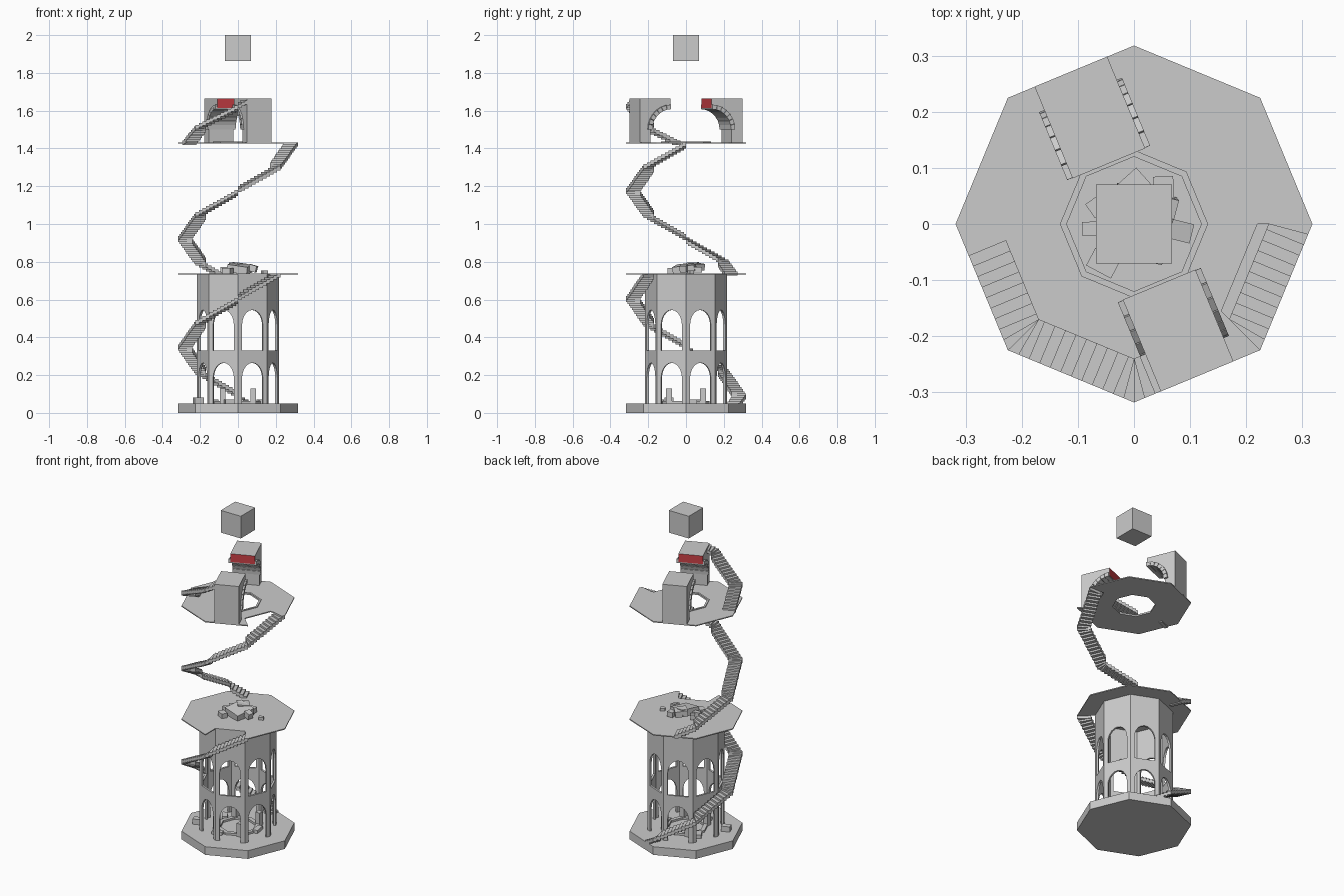
import bpy, bmesh, math
from math import sin, cos, pi, radians
from mathutils import Vector, Matrix

if "Cube" in bpy.data.objects:
    bpy.data.objects.remove(bpy.data.objects["Cube"])

R_OUT, R_STAIR, R_WALL = 0.318, 0.24, 0.217
Z_BASE, Z_MID, Z_TOP = 0.05, 0.738, 1.432


def material(name, col):
    m = bpy.data.materials.new(name)
    m.diffuse_color = (*col, 1)
    m.use_nodes = True
    m.node_tree.nodes["Principled BSDF"].inputs["Base Color"].default_value = m.diffuse_color
    return m


STONE = material("pale_stone", (0.6, 0.6, 0.6))
RED = material("red_end", (0.6, 0.05, 0.06))


def finish(bm, name, solid=0):
    bmesh.ops.remove_doubles(bm, verts=bm.verts, dist=1e-5)
    bmesh.ops.recalc_face_normals(bm, faces=bm.faces)
    me = bpy.data.meshes.new(name)
    bm.to_mesh(me)
    bm.free()
    ob = bpy.data.objects.new(name, me)
    bpy.context.collection.objects.link(ob)
    me.materials.append(STONE)
    me.materials.append(RED)
    if solid:
        mod = ob.modifiers.new("thickness", 'SOLIDIFY')
        mod.thickness, mod.offset, mod.use_even_offset = solid, -1, True
    return ob


def face(bm, pts):
    return bm.faces.new([bm.verts.new(p) for p in pts])


def prism(bm, pts, vec):
    """Extrude a polygon along a vector."""
    vec = Vector(vec)
    a = [bm.verts.new(p) for p in pts]
    b = [bm.verts.new(Vector(p) + vec) for p in pts]
    n = len(a)
    fs = [bm.faces.new(a), bm.faces.new(b[::-1])]
    for i in range(n):
        j = (i + 1) % n
        fs.append(bm.faces.new((a[i], b[i], b[j], a[j])))
    return fs


def corner(k, r, z=0.0):
    return Vector((r * cos(k * pi / 4), r * sin(k * pi / 4), z))


def along(k, s, r, z):
    """Point at fraction s of octagon side k."""
    return corner(k, r, z).lerp(corner(k + 1, r, z), s)


def box(bm, c, size, rot=(0, 0, 0)):
    m = Matrix.Translation(c)
    for ax, a in zip("ZYX", (rot[2], rot[1], rot[0])):
        m = m @ Matrix.Rotation(radians(a), 4, ax)
    bmesh.ops.create_cube(bm, size=1, matrix=m @ Matrix.Diagonal((*size, 1)))


# Octagonal base
bm = bmesh.new()
prism(bm, [corner(k, R_OUT) for k in range(8)], (0, 0, Z_BASE))
finish(bm, "base")

# Arcaded tower wall: one lower and one upper arch on each side
bm = bmesh.new()
SILL, RISE, PIER, N = 0.33, 0.08, 0.14, 10
S1, S2, TOP = 0.185, 0.465, Z_MID - 0.005
cols = [(0.5 - (0.5 - PIER) * cos(pi * i / N), RISE * sin(pi * i / N)) for i in range(N + 1)]
for k in range(8):
    def quad(s0, s1, z00, z01, z10, z11):
        face(bm, [along(k, s0, R_WALL, z00), along(k, s1, R_WALL, z10),
                  along(k, s1, R_WALL, z11), along(k, s0, R_WALL, z01)])
    for s0, s1 in ((0, PIER), (1 - PIER, 1)):
        levels = (Z_BASE, S1, SILL, S2, TOP)
        for z0, z1 in zip(levels, levels[1:]):
            quad(s0, s1, z0, z1, z0, z1)
    for (s0, h0), (s1, h1) in zip(cols, cols[1:]):
        quad(s0, s1, S1 + h0, SILL, S1 + h1, SILL)
        quad(s0, s1, S2 + h0, TOP, S2 + h1, TOP)
finish(bm, "tower_wall", 0.012)


# Octagonal floors, each with a notch on one side for the stairs
def floor(name, z, notch, hole):
    bm = bmesh.new()
    for k in range(8):
        r = 0.22 if k == notch else R_OUT
        pts = [corner(k, r, z), corner(k + 1, r, z)]
        pts += [corner(k + 1, hole, z), corner(k, hole, z)] if hole else [(0, 0, z)]
        prism(bm, pts, (0, 0, -0.006))
    finish(bm, name)


floor("middle_floor", Z_MID, 6, 0)
floor("upper_floor", Z_TOP, 7, 0.12)

# Raised rims: round the upper opening and on the base
for name, z, h, r0, r1 in (("opening_rim", Z_TOP, 0.004, 0.12, 0.132),
                           ("base_kerb", Z_BASE, 0.012, 0.1, 0.125)):
    bm = bmesh.new()
    for k in range(8):
        prism(bm, [corner(k, r0, z), corner(k, r1, z),
                   corner(k + 1, r1, z), corner(k + 1, r0, z)], (0, 0, h))
    finish(bm, name)


# Stair flights climbing round the octagon, steps fanning at the corners
def stairs(name, first, count, z0, z1):
    bm = bmesh.new()
    rise = (z1 - z0) / count
    for i in range(first, first + count):
        k, j = divmod(i, 12)
        z = z0 + (i - first + 1) * rise
        s = (j / 12, (j + 1) / 12)
        t = [min(1, max(0, (v - 0.122) / 0.756)) for v in s]
        pts = [along(k, s[0], R_OUT, z), along(k, s[1], R_OUT, z), along(k, t[1], R_STAIR, z)]
        if t[1] - t[0] > 1e-4:
            pts.append(along(k, t[0], R_STAIR, z))
        step = bmesh.new()
        prism(step, pts, (0, 0, -0.022))
        me = bpy.data.meshes.new("tmp")
        step.to_mesh(me)
        step.free()
        bm.from_mesh(me)
        bpy.data.meshes.remove(me)
    finish(bm, name)


stairs("lower_stairs", 20, 64, Z_BASE, Z_MID)
stairs("middle_stairs", 30, 66, Z_MID, Z_TOP)
stairs("upper_stairs", 51, 24, Z_TOP, 1.655)


# Broken arch halves facing each other, with red broken ends
def arch_half(name, angle):
    u = Vector((cos(angle), sin(angle), 0))
    v = Vector((-sin(angle), cos(angle), 0))
    bm = bmesh.new()
    at = lambda r, w, z: u * r + v * w + Vector((0, 0, z))
    arc = lambda rad, a: (0.117 + rad * cos(a), 1.5 + rad * sin(a))
    profile = [(0.294, Z_TOP), (0.294, 1.665), (0.117, 1.665)]
    profile += [arc(0.115, pi / 2 * (1 - i / 10)) for i in range(11)] + [(0.232, Z_TOP)]
    prism(bm, [at(r, -0.07, z) for r, z in profile], v * 0.14)
    for f in bm.faces:
        f.normal_update()
        if abs(f.normal.dot(u)) > 0.99 and f.calc_center_median().dot(u) < 0.12:
            f.material_index = 1
    finish(bm, name)
    # Wedge stones lining the arch
    bm = bmesh.new()
    n = 7
    for i in range(n):
        a0, a1 = pi / 2 * (i + 0.04) / n, pi / 2 * (i + 0.96) / n
        pts = [arc(0.108, a0), arc(0.132, a0), arc(0.132, a1), arc(0.108, a1)]
        prism(bm, [at(r, -0.08, z) for r, z in pts], v * 0.16)
    finish(bm, name + "_stones")


arch_half("back_arch", radians(112.5))
arch_half("front_arch", radians(292.5))

# Floating cube
bm = bmesh.new()
box(bm, (0, 0, 1.932), (0.136, 0.14, 0.136))
finish(bm, "floating_cube")

# Fallen blocks on the middle floor
bm = bmesh.new()
for c, s, r in (((0.01, 0.0, 0.765), (0.11, 0.12, 0.04), (6, 8, -14)),
                ((0.0, 0.05, 0.775), (0.07, 0.07, 0.035), (0, 6, 42)),
                ((0.053, 0.06, 0.757), (0.036, 0.05, 0.03), (0, 0, 3)),
                ((0.08, -0.012, 0.765), (0.04, 0.035, 0.035), (0, 15, -14)),
                ((-0.07, -0.008, 0.758), (0.045, 0.025, 0.03), (0, 0, 3)),
                ((-0.068, 0.03, 0.757), (0.025, 0.03, 0.03), (0, 0, 35)),
                ((-0.055, -0.07, 0.753), (0.05, 0.035, 0.028), (0, 0, -28)),
                ((0.14, 0.025, 0.746), (0.028, 0.024, 0.016), (0, 0, 25))):
    box(bm, c, s, r)
finish(bm, "fallen_blocks")

# Posts and loose blocks on the base
bm = bmesh.new()
for x in (-0.08, 0.08):
    for y in (-0.09, 0.09):
        box(bm, (x, y, 0.09), (0.03, 0.03, 0.08))
for c, s, a in (((-0.21, -0.09, 0.066), (0.05, 0.035, 0.032), 20),
                ((-0.04, -0.14, 0.06), (0.06, 0.03, 0.02), 15),
                ((0.12, 0.02, 0.06), (0.03, 0.07, 0.02), 10),
                ((-0.13, 0.06, 0.06), (0.03, 0.06, 0.022), 30)):
    box(bm, c, s, (0, 0, a))
finish(bm, "base_posts")
